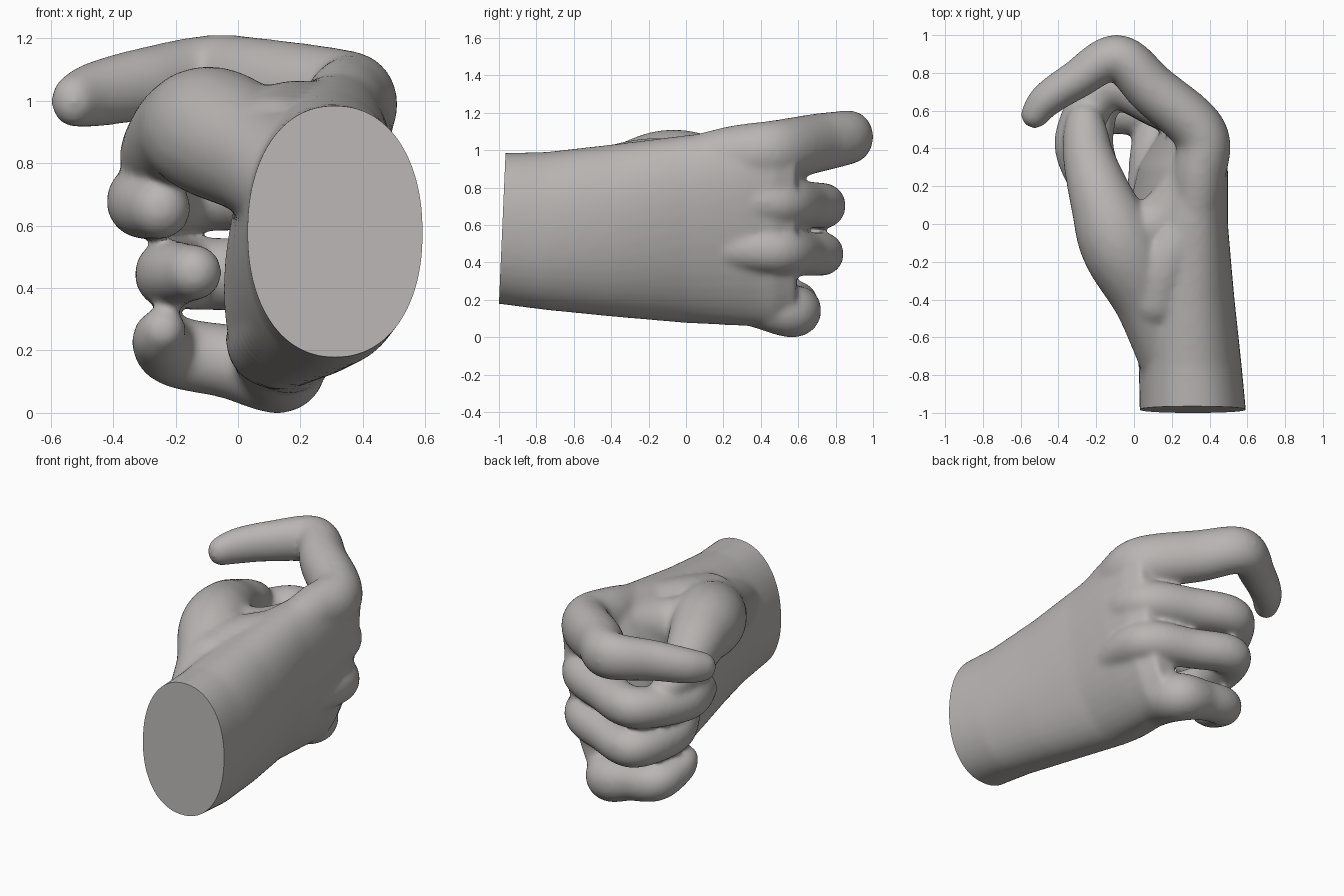
import bpy, bmesh, math
from mathutils import Vector, Matrix

cube = bpy.data.objects.get("Cube")
if cube:
    bpy.data.objects.remove(cube, do_unlink=True)

skin = bpy.data.materials.new("warm_grey")
skin.use_nodes = True
grey = (0.48, 0.46, 0.45, 1)
skin.diffuse_color = grey
skin.node_tree.nodes["Principled BSDF"].inputs["Base Color"].default_value = grey

bm = bmesh.new()


def palm(sections, sides=40, power=0.92):
    """Loft of rounded sections: y, x min, x max, z min, z max, lean."""
    rings = []
    for y, x0, x1, z0, z1, lean in sections:
        ring = []
        for i in range(sides):
            a = math.tau * i / sides
            c, s = math.cos(a), math.sin(a)
            c = math.copysign(abs(c) ** power, c)
            s = math.copysign(abs(s) ** power, s)
            x = (x0 + x1) / 2 + c * (x1 - x0) / 2 + lean * s
            ring.append(bm.verts.new((x, y, (z0 + z1) / 2 + s * (z1 - z0) / 2)))
        rings.append(ring)
    for a, b in zip(rings, rings[1:]):
        for i in range(sides):
            j = (i + 1) % sides
            bm.faces.new((a[i], a[j], b[j], b[i]))
    bm.faces.new(rings[0][::-1])
    bm.faces.new(rings[-1])


def digit(joints, tall=1.0, steps=10):
    """Rounded limb on a smooth path through joints: x, y, z, radius."""
    p = [Vector(j) for j in [joints[0]] + joints + [joints[-1]]]
    for a, b, c, d in zip(p, p[1:], p[2:], p[3:]):
        for i in range(steps + 1):
            t = i / steps
            x, y, z, r = (b * 2 + (c - a) * t + (a * 2 - b * 5 + c * 4 - d) * t ** 2
                          + (b * 3 - a - c * 3 + d) * t ** 3) / 2
            place = Matrix.Translation((x, y, z)) @ Matrix.Diagonal((r, r, r * tall, 1))
            bmesh.ops.create_icosphere(bm, subdivisions=3, radius=1, matrix=place)


# Wrist and palm
palm([(-1.12, .03, .60, .19, .97, 0), (-.98, .03, .592, .175, .985, 0),
      (-.75, .025, .57, .145, .99, 0), (-.4, -.01, .53, .11, 1.03, .03),
      (0, -.03, .48, .075, 1.08, .085), (.3, .05, .47, .06, 1.11, .1),
      (.47, .16, .45, .065, 1.11, .1), (.59, .22, .4, .13, 1.07, .09)])

# Index finger
digit([(.32, 0, .93, .12), (.345, .25, .97, .14), (.35, .48, .995, .145),
       (.1, .71, 1.04, .138), (-.09, .88, 1.07, .123), (-.31, .76, 1.05, .104),
       (-.46, .66, 1.02, .092), (-.525, .58, 1.0, .075)], 1.15)
# Middle finger
digit([(.33, .15, .75, .12), (.35, .49, .72, .135), (.1, .65, .71, .125),
       (-.15, .725, .7, .122), (-.3, .45, .68, .122), (-.25, .22, .655, .1)])
# Ring finger
digit([(.32, .15, .48, .12), (.34, .49, .46, .13), (.1, .64, .445, .12),
       (-.14, .72, .445, .117), (-.22, .45, .445, .112), (-.14, .21, .45, .09)])
# Outer edge of the palm and little finger
digit([(.18, -.6, .33, .13), (.12, 0, .245, .155), (.12, .3, .22, .15),
       (.13, .56, .14, .143), (-.03, .59, .165, .12), (-.2, .57, .195, .114),
       (-.25, .42, .235, .09), (-.24, .35, .265, .075)])
# Thumb and its base muscle
digit([(.22, -.75, .7, .18), (.08, -.4, .81, .19), (-.07, -.12, .895, .212),
       (-.16, .1, .905, .175), (-.235, .33, .845, .14), (-.255, .46, .81, .122),
       (-.26, .54, .79, .1)])
# Web between thumb and index finger
digit([(-.06, -.08, .9, .16), (.15, .02, .88, .15), (.32, .25, .92, .14)])
digit([(.12, -.4, .86, .165), (.17, -.2, .9, .165), (.32, .05, .92, .14)])

mesh = bpy.data.meshes.new("hand")
bmesh.ops.recalc_face_normals(bm, faces=bm.faces)
bm.to_mesh(mesh)
bm.free()
hand = bpy.data.objects.new("hand", mesh)
bpy.context.collection.objects.link(hand)

# Fuse the parts into one soft surface
fuse = hand.modifiers.new("fuse", "REMESH")
fuse.mode = "VOXEL"
fuse.voxel_size = 0.013
soften = hand.modifiers.new("soften", "SMOOTH")
soften.factor = 0.5
soften.iterations = 22
bpy.context.view_layer.objects.active = hand
hand.select_set(True)
for name in ("fuse", "soften"):
    bpy.ops.object.modifier_apply(modifier=name)

# Cut the wrist flat and close it
bm = bmesh.new()
bm.from_mesh(mesh)
cut = bmesh.ops.bisect_plane(bm, geom=bm.verts[:] + bm.edges[:] + bm.faces[:],
                             plane_co=(0, -1, .18), plane_no=(0, -1, .044),
                             clear_outer=True)
rim = [e for e in cut["geom_cut"] if isinstance(e, bmesh.types.BMEdge)]
bmesh.ops.holes_fill(bm, edges=rim, sides=0)
bm.to_mesh(mesh)
bm.free()

mesh.materials.clear()
mesh.materials.append(skin)
bpy.ops.object.shade_smooth_by_angle(angle=math.radians(50))
